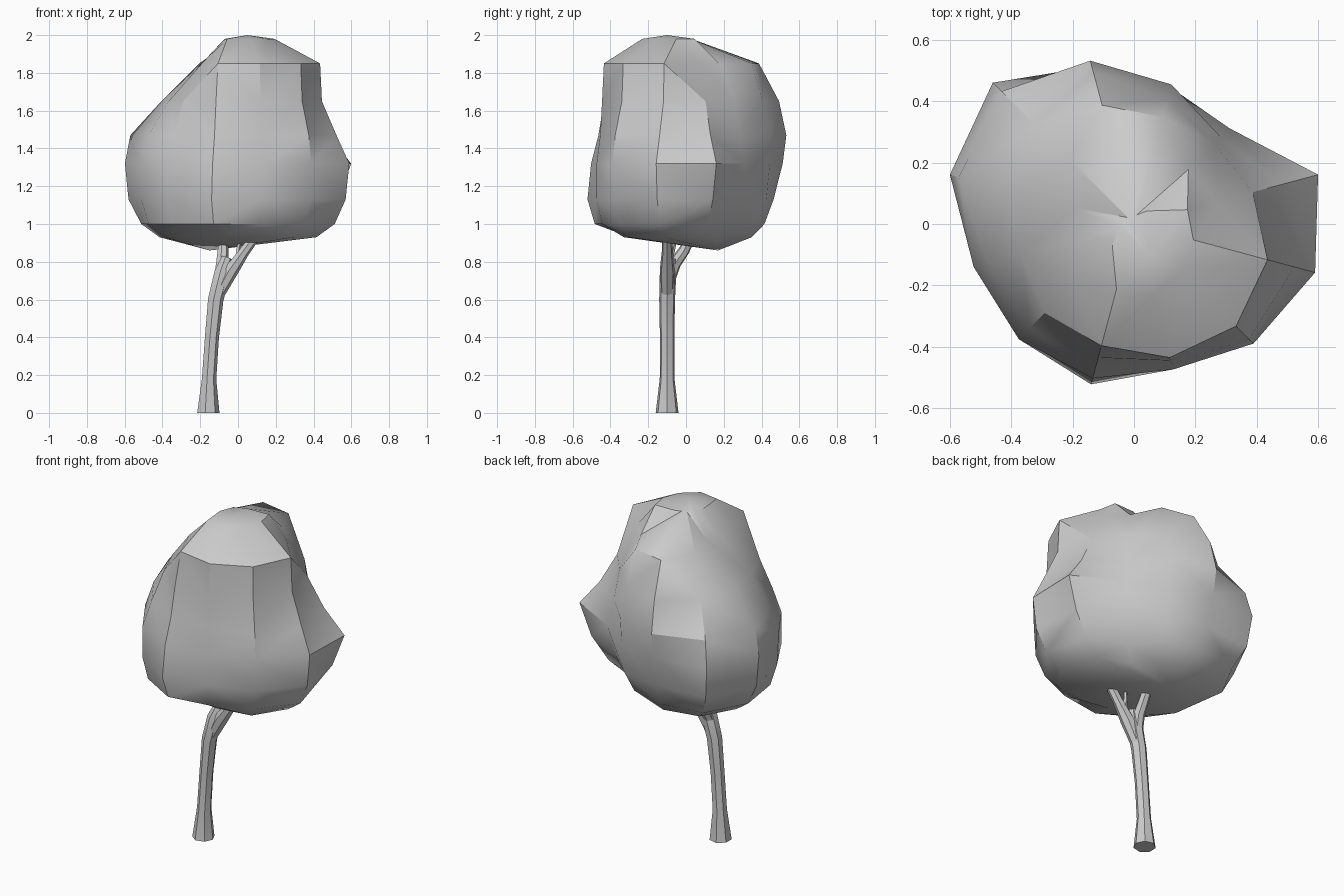
import bpy, bmesh, math
from mathutils import Vector

if "Cube" in bpy.data.objects:
    bpy.data.objects.remove(bpy.data.objects["Cube"], do_unlink=True)

grey = bpy.data.materials.new("plain_grey")
grey.use_nodes = True
COLOUR = (0.6, 0.6, 0.6, 1)
grey.diffuse_color = COLOUR
grey.node_tree.nodes["Principled BSDF"].inputs["Base Color"].default_value = COLOUR


def loft(name, rings, start, end, sharp_angle):
    """Skin a stack of equal rings, closing both ends to a point."""
    bm = bmesh.new()
    loops = [[bm.verts.new(p) for p in ring] for ring in rings]
    n = len(loops[0])
    for lower, upper in zip(loops, loops[1:]):
        for i in range(n):
            j = (i + 1) % n
            bm.faces.new((lower[i], lower[j], upper[j], upper[i]))
    for loop, tip in ((loops[0], start), (loops[-1], end)):
        pole = bm.verts.new(tip)
        for i in range(n):
            bm.faces.new((loop[i], loop[(i + 1) % n], pole))
    bmesh.ops.triangulate(bm, faces=[f for f in bm.faces if len(f.verts) > 3],
                          quad_method='SHORT_EDGE')
    bmesh.ops.recalc_face_normals(bm, faces=bm.faces)
    mesh = bpy.data.meshes.new(name)
    bm.to_mesh(mesh)
    bm.free()
    mesh.materials.append(grey)
    obj = bpy.data.objects.new(name, mesh)
    bpy.context.collection.objects.link(obj)
    bpy.ops.object.select_all(action='DESELECT')
    obj.select_set(True)
    bpy.context.view_layer.objects.active = obj
    bpy.ops.object.shade_smooth_by_angle(angle=math.radians(sharp_angle))


def tube(name, path, sides=7):
    """Tapered limb through (x, y, z, radius) stations."""
    points = [Vector(p[:3]) for p in path]
    rings = []
    for k, (point, station) in enumerate(zip(points, path)):
        along = points[min(k + 1, len(points) - 1)] - points[max(k - 1, 0)]
        if k == 0 and point.z == 0:
            along = Vector((0, 0, 1))
        turn = Vector((0, 0, 1)).rotation_difference(along.normalized())
        rings.append([point + turn @ Vector((math.cos(a), math.sin(a), 0)) * station[3]
                      for a in (math.tau * i / sides for i in range(sides))])
    loft(name, rings, points[0], points[-1], 40)


# Leaf crown: height, then reach in percent every 30 degrees from 15 degrees
crown_rings = (
    (0.93, "34 22 26 36 43 43 40 36 31 34 42 43"),
    (1.00, "45 30 37 43 54 53 49 50 50 46 49 53"),
    (1.13, "55 39 44 48 62 60 53 53 54 49 54 59"),
    (1.32, "62 44 46 53 65 62 54 53 52 49 55 61"),
    (1.47, "50 40 47 55 61 59 49 48 48 47 53 54"),
    (1.65, "40 37 42 51 46 42 38 41 45 46 48 46"),
    (1.85, "28 25 36 40 29 20 20 27 41 45 47 45"),
    (1.98, "18 06 03 03 03 04 05 10 22 24 22 20"),
)
rings = []
for z, reaches in crown_rings:
    rings.append([])
    for i, reach in enumerate(reaches.split()):
        angle, r = math.radians(15 + 30 * i), int(reach) / 100
        rings[-1].append((r * math.cos(angle), r * math.sin(angle), z))
loft("leaf_crown", rings, (-0.15, 0.17, 0.86), (0.05, -0.1, 2.0), 34)

# Trunk with a flared foot, widening where it forks
tube("trunk", ((-0.16, -0.1, 0, 0.062), (-0.155, -0.1, 0.18, 0.04),
               (-0.14, -0.1, 0.4, 0.039), (-0.12, -0.1, 0.6, 0.043),
               (-0.085, -0.095, 0.74, 0.045), (-0.06, -0.08, 0.82, 0.03)))

# One limb leans back, one leans to the left, with a twig between
tube("back_limb", ((-0.1, -0.1, 0.68, 0.035), (-0.085, -0.06, 0.79, 0.034),
                   (-0.08, -0.01, 0.86, 0.03), (-0.08, 0.03, 0.94, 0.026)))
tube("left_limb", ((-0.1, -0.1, 0.64, 0.035), (-0.04, -0.1, 0.75, 0.04),
                   (0.03, -0.1, 0.85, 0.029), (0.11, -0.1, 0.96, 0.026)))
tube("small_twig", ((0, -0.09, 0.8, 0.018), (0, -0.07, 0.86, 0.012),
                    (0.02, -0.05, 0.95, 0.01)), 5)
